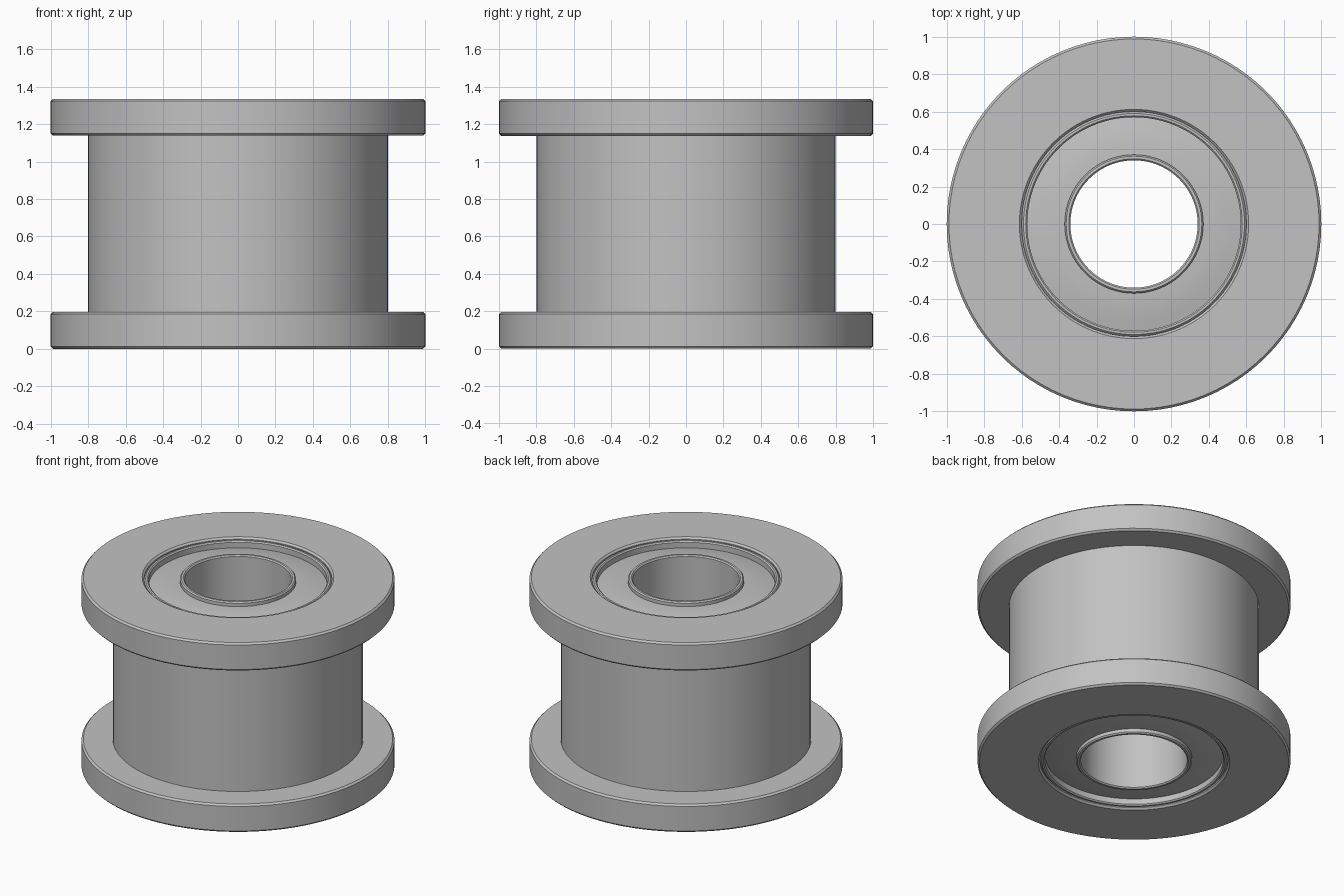
import bpy, bmesh, math

if "Cube" in bpy.data.objects:
    bpy.data.objects.remove(bpy.data.objects["Cube"])

H = 1.335      # overall height
SEG = 96

steel = bpy.data.materials.new("light grey metal")
steel.diffuse_color = (0.54, 0.54, 0.54, 1)
steel.use_nodes = True
steel.node_tree.nodes["Principled BSDF"].inputs["Base Color"].default_value = steel.diffuse_color


def mirrored(lower):
    """Complete a profile listed up to mid height with its mirror image."""
    return lower + [(r, H - z) for r, z in reversed(lower)]


def lathe(name, profile):
    """Spin a closed (radius, z) profile around the z axis."""
    bm = bmesh.new()
    rings = []
    for i in range(SEG):
        a = 2 * math.pi * i / SEG
        rings.append([bm.verts.new((r * math.cos(a), r * math.sin(a), z)) for r, z in profile])
    n = len(profile)
    for i in range(SEG):
        p, q = rings[i], rings[(i + 1) % SEG]
        for j in range(n):
            k = (j + 1) % n
            bm.faces.new((p[j], q[j], q[k], p[k]))
    bmesh.ops.recalc_face_normals(bm, faces=bm.faces)
    mesh = bpy.data.meshes.new(name)
    bm.to_mesh(mesh)
    bm.free()
    mesh.materials.append(steel)
    obj = bpy.data.objects.new(name, mesh)
    bpy.context.collection.objects.link(obj)
    bpy.ops.object.select_all(action='DESELECT')
    obj.select_set(True)
    bpy.context.view_layer.objects.active = obj
    bpy.ops.object.shade_smooth_by_angle(angle=math.radians(30))
    return obj


# Flanged spool with chamfered rims and a wide bore
lathe("spool_body", mirrored([
    (0.60, 0.012), (0.612, 0.0), (0.988, 0.0), (1.0, 0.012),
    (1.0, 0.185), (0.988, 0.197), (0.80, 0.197)]))

# Outer bearing race, rounded at its lips
lathe("outer_race", mirrored([
    (0.57, 0.02), (0.578, 0.012), (0.59, 0.012), (0.60, 0.022)])
    + [(0.57, H - 0.06), (0.57, 0.06)])

# Dished shield between the races
lathe("bearing_shield", mirrored([
    (0.365, 0.035), (0.42, 0.037), (0.47, 0.042), (0.52, 0.050), (0.575, 0.060)]))

# Inner race with the shaft hole
lathe("inner_race", mirrored([
    (0.34, 0.012), (0.348, 0.004), (0.362, 0.004), (0.37, 0.012), (0.37, 0.06)]))
